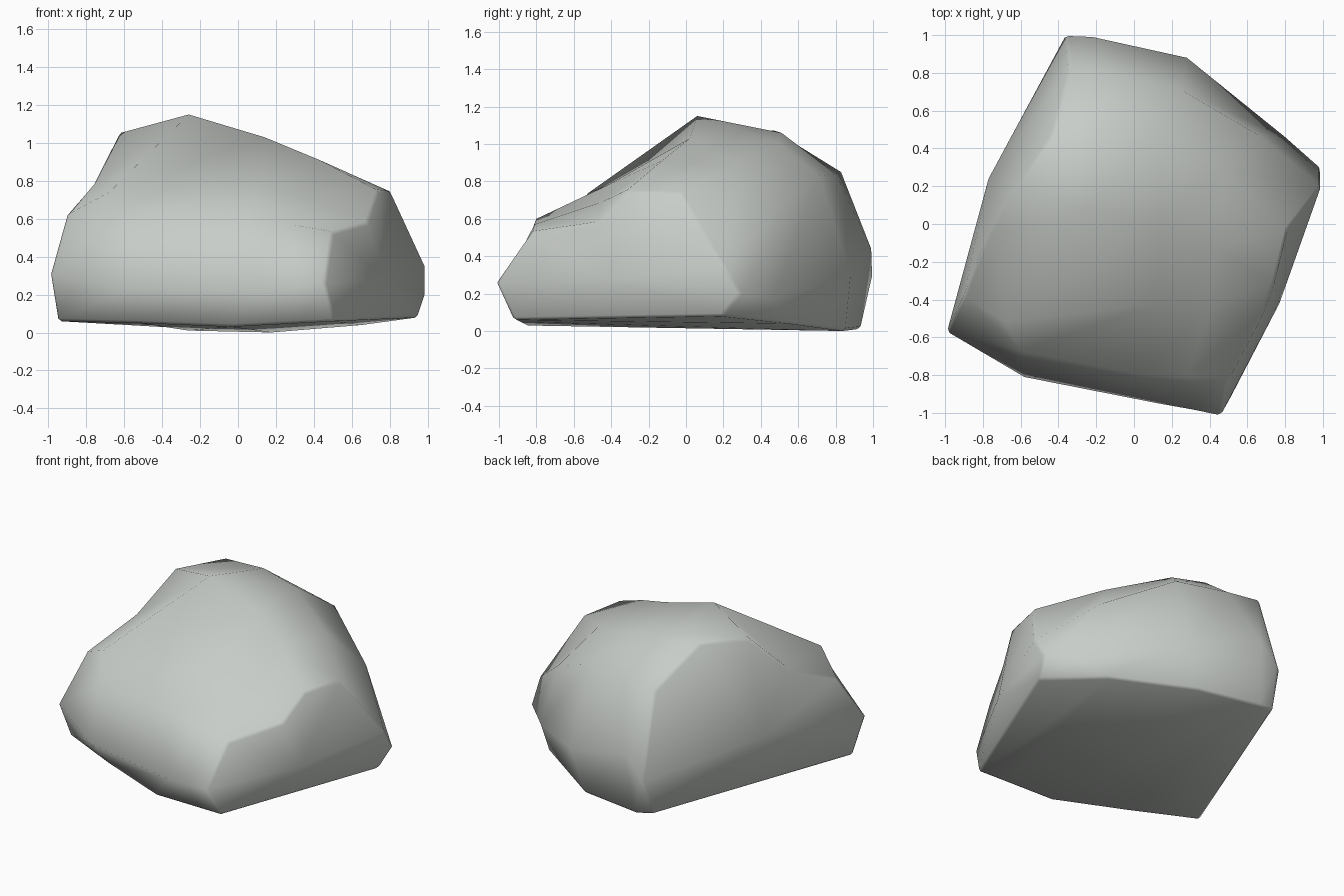
import bpy
import bmesh

# Remove the default cube
default_cube = bpy.data.objects.get("Cube")
if default_cube:
    bpy.data.objects.remove(default_cube, do_unlink=True)

# Cross-sections in hundredths of a unit: from the front foot,
# over the crown, down to the back foot
left_end = [(-95, -49, 6), (-99, -57, 31), (-90, -38, 63), (-76, -3, 79), (-63, 20, 105),
            (-44, 47, 107), (-34, 83, 85), (-36, 100, 28), (-38, 91, 3)]
left_crown = [(-52, -68, 5), (-58, -81, 23), (-60, -67, 58), (-68, -52, 74), (-26, 6, 115),
              (-16, 51, 106), (-10, 80, 84), (-22, 99, 44), (-26, 93, 1)]
middle = [(-4, -86, 3), (13, -95, 22), (5, -80, 60), (12, -42, 78), (14, 2, 103),
          (10, 49, 101), (25, 71, 83), (28, 88, 30), (18, 85, 0)]
right_shoulder = [(33, -90, 5), (30, -98, 24), (28, -81, 57), (40, -45, 69), (43, -13, 91),
                  (48, 28, 87), (66, 47, 62), (80, 46, 17), (66, 55, 4)]
right_end = [(51, -92, 6), (46, -101, 26), (50, -82, 53), (68, -48, 58), (74, -32, 75),
             (81, -3, 74), (99, 20, 35), (99, 29, 20), (95, 19, 8)]
sections = [left_end, left_crown, middle, right_shoulder, right_end]


def add_vert(bm, point):
    return bm.verts.new([value / 100 for value in point])


def cap(bm, ring, centre):
    """Close an end with a slightly bulging fan."""
    hub = add_vert(bm, centre)
    for i, vert in enumerate(ring):
        bm.faces.new((vert, ring[(i + 1) % len(ring)], hub))


# Loft the boulder between its sections
bm = bmesh.new()
rings = [[add_vert(bm, point) for point in section] for section in sections]
for ring, following in zip(rings, rings[1:]):
    for i in range(len(ring)):
        j = (i + 1) % len(ring)
        bm.faces.new((ring[i], ring[j], following[j], following[i]))

# Broken side faces
cap(bm, rings[0], (-77, 24, 42))
cap(bm, rings[-1], (77, -42, 28))
bmesh.ops.recalc_face_normals(bm, faces=bm.faces[:])

# Worn edges around the broken sides and the foot
worn = [e for e in bm.edges if {len(f.verts) for f in e.link_faces} == {3, 4}]
for ring, following in zip(rings, rings[1:]):
    worn += [bm.edges.get((ring[i], following[i])) for i in (0, -1)]
bmesh.ops.bevel(bm, geom=worn, offset=0.015, offset_type="OFFSET", segments=1,
                profile=0.5, affect="EDGES", clamp_overlap=True)
for face in bm.faces:
    face.smooth = True

mesh = bpy.data.meshes.new("boulder")
bm.to_mesh(mesh)
bm.free()
boulder = bpy.data.objects.new("boulder", mesh)
bpy.context.collection.objects.link(boulder)

# Stone colour
stone = bpy.data.materials.new("pale grey stone")
stone.use_nodes = True
colour = (0.58, 0.61, 0.58, 1)
stone.diffuse_color = colour
stone.node_tree.nodes["Principled BSDF"].inputs["Base Color"].default_value = colour
mesh.materials.append(stone)
